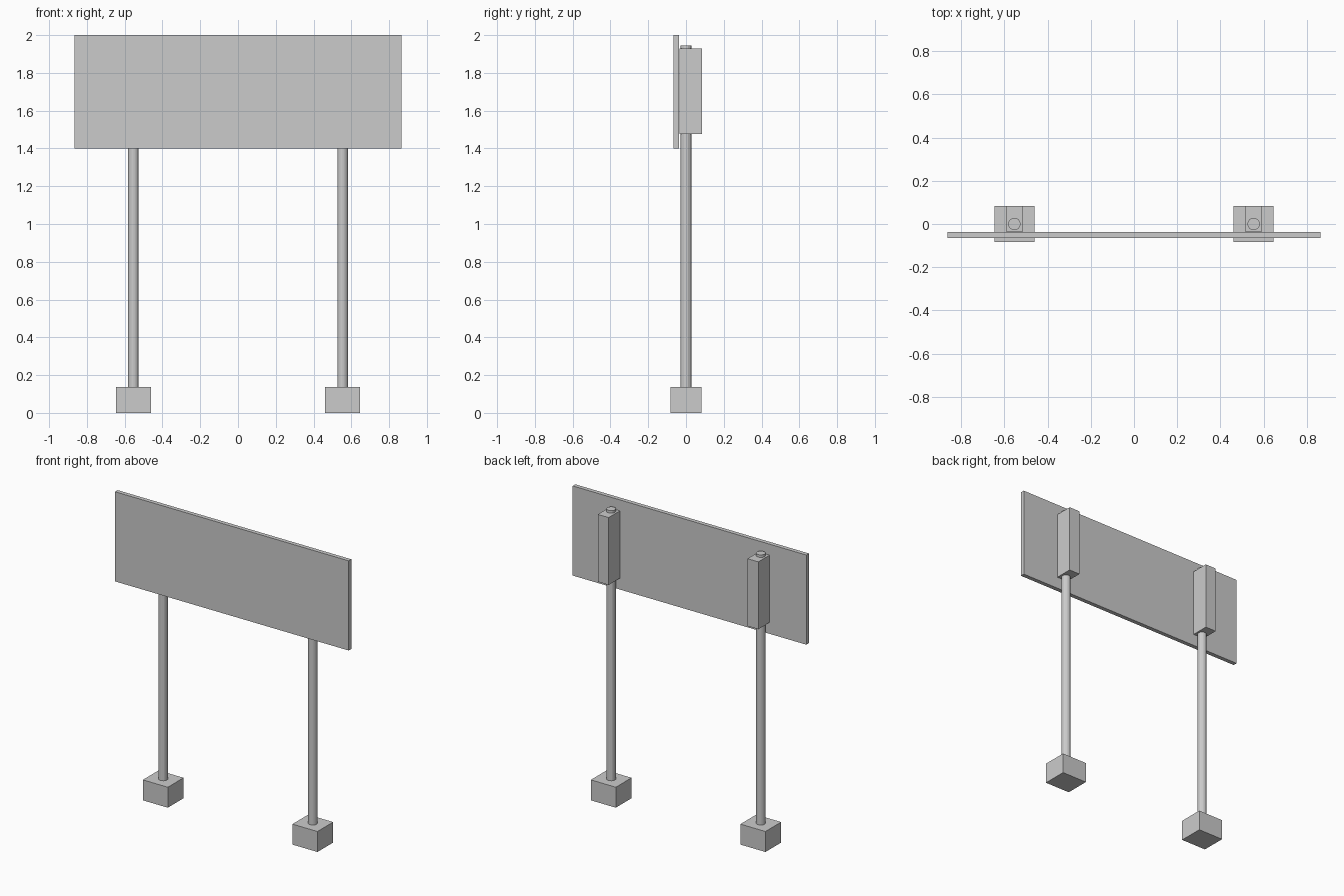
import bpy

if "Cube" in bpy.data.objects:
    bpy.data.objects.remove(bpy.data.objects["Cube"])

POST_X = 0.554


def box(name, lo, hi):
    bpy.ops.mesh.primitive_cube_add(size=1, location=[(a + b) / 2 for a, b in zip(lo, hi)])
    ob = bpy.context.object
    ob.name = name
    ob.scale = [b - a for a, b in zip(lo, hi)]
    bpy.ops.object.transform_apply(location=False, rotation=False, scale=True)
    return ob


def post(name, x, z0, z1, radius):
    bpy.ops.mesh.primitive_cylinder_add(vertices=16, radius=radius, depth=z1 - z0,
                                        location=(x, 0, (z0 + z1) / 2))
    bpy.context.object.name = name


# Sign board
box("sign_panel", (-0.865, -0.065, 1.40), (0.865, -0.037, 2.0))

# Two supports: footing block, round post and rear clamp block
for side, x in (("left", -POST_X), ("right", POST_X)):
    box(side + "_footing", (x - 0.0925, -0.083, 0), (x + 0.0925, 0.083, 0.137))
    post(side + "_post", x, 0.12, 1.945, 0.0285)
    box(side + "_clamp_block", (x - 0.04, -0.035, 1.477), (x + 0.04, 0.084, 1.928))
